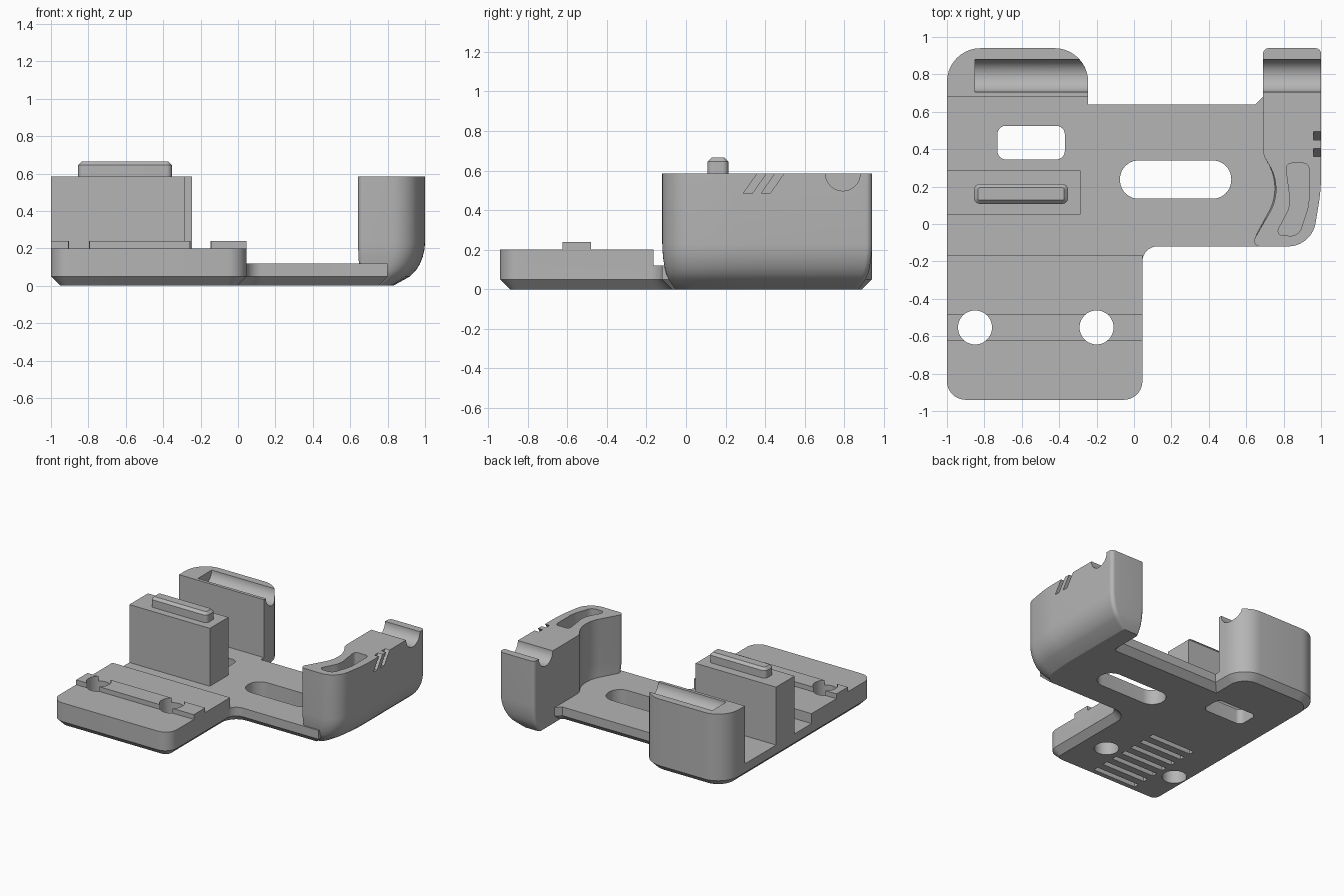
import bpy, bmesh, math
from mathutils import Vector

cube = bpy.data.objects.get("Cube")
if cube:
    bpy.data.objects.remove(cube, do_unlink=True)

grey = bpy.data.materials.new("plain_grey")
grey.use_nodes = True
colour = (0.46, 0.46, 0.46, 1)
grey.diffuse_color = colour
grey.node_tree.nodes["Principled BSDF"].inputs["Base Color"].default_value = colour


def rounded(corners, steps=10):
    """Turn (x, y, radius) corners into an outline with filleted corners."""
    pts = []
    for i, (x, y, r) in enumerate(corners):
        p = Vector((x, y))
        if r == 0:
            pts.append(p)
            continue
        a = (Vector(corners[i - 1][:2]) - p).normalized()
        b = (Vector(corners[(i + 1) % len(corners)][:2]) - p).normalized()
        half = a.angle(b) / 2
        centre = p + (a + b).normalized() * (r / math.sin(half))
        start = p + a * (r / math.tan(half)) - centre
        end = p + b * (r / math.tan(half)) - centre
        sweep = math.pi - 2 * half
        for k in range(steps + 1):
            t = k / steps
            pts.append(centre + (start * math.sin((1 - t) * sweep)
                                 + end * math.sin(t * sweep)) / math.sin(sweep))
    return pts


def rect(x0, x1, y0, y1, r=0):
    return rounded([(x0, y0, r), (x1, y0, r), (x1, y1, r), (x0, y1, r)])


def circle(x, y, r, n=48):
    return [Vector((x + r * math.cos(k * math.tau / n), y + r * math.sin(k * math.tau / n)))
            for k in range(n)]


def inset(pts, d):
    """Move a counter-clockwise outline inwards by d."""
    out = []
    for i, p in enumerate(pts):
        e = (p - pts[i - 1]).normalized()
        f = (pts[(i + 1) % len(pts)] - p).normalized()
        n, m = Vector((-e.y, e.x)), Vector((-f.y, f.x))
        out.append(p + (n + m) * (d / (1 + n.dot(m))))
    return out


def solid(name, rings, along_x=False):
    """Skin a stack of (outline, height) rings and cap both ends."""
    bm = bmesh.new()
    loops = [[bm.verts.new((h, p.x, p.y) if along_x else (p.x, p.y, h)) for p in pts]
             for pts, h in rings]
    for low, high in zip(loops, loops[1:]):
        for i in range(len(low)):
            bm.faces.new((low[i - 1], low[i], high[i], high[i - 1]))
    bm.faces.new(loops[0][::-1])
    bm.faces.new(loops[-1])
    bmesh.ops.recalc_face_normals(bm, faces=bm.faces)
    mesh = bpy.data.meshes.new(name)
    bm.to_mesh(mesh)
    bm.free()
    mesh.materials.append(grey)
    ob = bpy.data.objects.new(name, mesh)
    bpy.context.collection.objects.link(ob)
    return ob


def prism(name, pts, low, high, along_x=False):
    return solid(name, [(pts, low), (pts, high)], along_x)


def combine(target, other, operation):
    mod = target.modifiers.new(operation.lower(), 'BOOLEAN')
    mod.object, mod.operation, mod.solver = other, operation, 'EXACT'
    bpy.context.view_layer.objects.active = target
    bpy.ops.object.modifier_apply(modifier=mod.name)
    bpy.data.objects.remove(other, do_unlink=True)


TOP, FLOOR, CHAMFER = 0.585, 0.12, 0.05

# Base plate with chamfered underside
plate = rounded([(-1, -0.94, 0.1), (0.045, -0.94, 0.1), (0.045, -0.12, 0.08), (0.8, -0.12, 0),
                 (0.8, 0.68, 0), (0.69, 0.68, 0), (0.65, 0.64, 0), (-0.245, 0.64, 0),
                 (-0.245, 0.94, 0.18), (-1, 0.94, 0.18)])
body = solid("cradle_body", [(inset(plate, CHAMFER), 0), (plate, CHAMFER), (plate, FLOOR)])

# Raised front deck, cross ridge, rear wall and centre block
deck = rounded([(-1, -0.94, 0.1), (0.045, -0.94, 0.1), (0.045, -0.165, 0), (-1, -0.165, 0)])
combine(body, prism("front_deck", deck, 0.08, 0.2), 'UNION')
combine(body, prism("cross_ridge", rect(-1, 0.045, -0.625, -0.48), 0.15, 0.238), 'UNION')
wall = rounded([(-1, 0.68, 0), (-0.245, 0.68, 0), (-0.245, 0.94, 0.18), (-1, 0.94, 0.18)])
combine(body, prism("rear_wall", wall, 0.08, TOP), 'UNION')
combine(body, prism("centre_block", rect(-1, -0.285, 0.05, 0.285), 0.08, TOP), 'UNION')

# Connector tongue with bevelled top
tongue = rect(-0.855, -0.353, 0.108, 0.214, 0.03)
combine(body, solid("tongue", [(tongue, 0.5), (tongue, 0.645), (inset(tongue, 0.02), 0.665)]), 'UNION')

# Curved side grip, rounded underneath on its outer side
grip = rounded([(0.69, 0.94, 0.03), (0.69, 0.37, 0.1), (0.8, 0.19, 0.25), (0.62, -0.12, 0.03),
                (0.95, -0.12, 0.15), (1, 0.18, 1), (1, 0.94, 0.03)])


def tuck(d):
    return [Vector((0.69 + (p.x - 0.69) * (1 - d / 0.31),
                    0.41 + (p.y - 0.41) * (1 - 0.4 * d / 0.53))) for p in grip]


profile = [(0.17, 0), (0.08, 0.05), (0.05, 0.08), (0.028, 0.115), (0.012, 0.155),
           (0.003, 0.195), (0, 0.23), (0, TOP)]
side = solid("side_grip", [(tuck(d), z) for d, z in profile])

# Grip details: finger pocket and two slanted slits
pocket = rounded([(0.81, 0.325, 0.03), (0.935, 0.325, 0.03), (0.935, 0.1, 0.25),
                  (0.88, -0.065, 0.06), (0.755, -0.06, 0.025), (0.84, 0.1, 0.15)])
combine(side, prism("pocket_cutter", pocket, 0.45, 0.7), 'DIFFERENCE')
for y in (0.29, 0.38):
    slit = [Vector(p) for p in ((y, 0.485), (y + 0.045, 0.485), (y + 0.136, 0.615), (y + 0.091, 0.615))]
    combine(side, prism("slit_cutter", slit, 0.96, 1.1, True), 'DIFFERENCE')

# Round grooves along the tops of the rear wall and grip
for part, x0, x1 in ((body, -0.85, -0.2), (side, 0.6, 1.1)):
    combine(part, prism("groove_cutter", circle(0.7925, TOP, 0.0875), x0, x1, True), 'DIFFERENCE')

# Openings through the plate
holes = [circle(-0.85, -0.553, 0.091), circle(-0.2, -0.553, 0.091),
         rect(-0.73, -0.37, 0.345, 0.525, 0.045), rect(-0.075, 0.52, 0.135, 0.34, 0.1)]
for hole in holes:
    combine(body, prism("hole_cutter", hole, -0.1, 0.4), 'DIFFERENCE')

# Row of shallow slots underneath the deck
for k in range(7):
    y = -0.83 + k * 0.105
    combine(body, prism("slot_cutter", rect(-0.72, -0.33, y - 0.022, y + 0.022), -0.1, 0.045), 'DIFFERENCE')

combine(body, side, 'UNION')

bpy.ops.object.select_all(action='DESELECT')
body.select_set(True)
bpy.context.view_layer.objects.active = body
bpy.ops.object.shade_smooth_by_angle(angle=math.radians(25))
